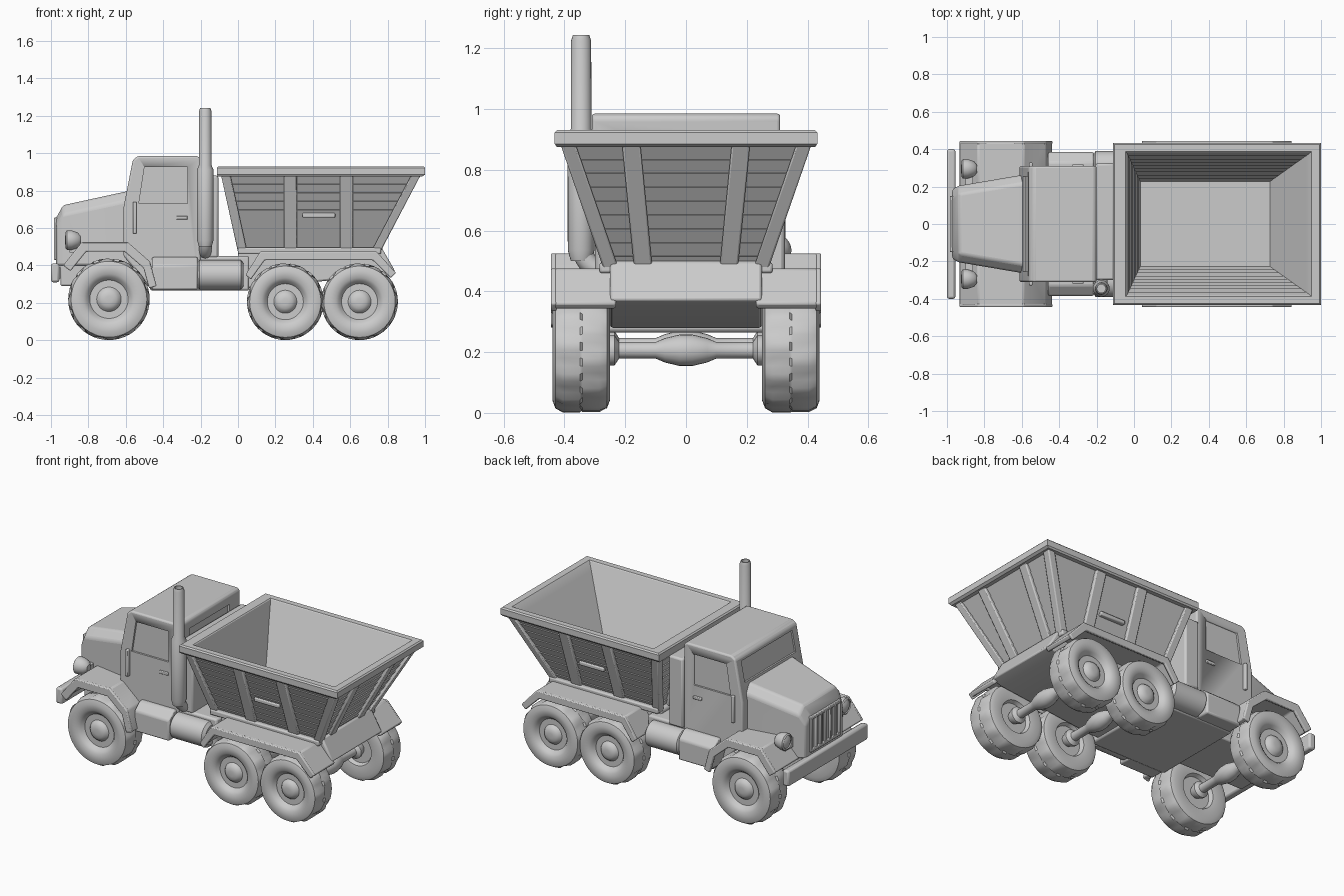
import bpy, bmesh
from math import sin, cos, pi, radians
from mathutils import Vector

if "Cube" in bpy.data.objects:
    bpy.data.objects.remove(bpy.data.objects["Cube"])


def finish(name, verts, faces, bevel=0.0, segs=2, angle=35):
    """Make an object from points and faces, with optional rounded edges."""
    me = bpy.data.meshes.new(name)
    me.from_pydata([tuple(v) for v in verts], [], faces)
    bm = bmesh.new()
    bm.from_mesh(me)
    bmesh.ops.recalc_face_normals(bm, faces=bm.faces)
    bm.to_mesh(me)
    bm.free()
    ob = bpy.data.objects.new(name, me)
    bpy.context.collection.objects.link(ob)
    bpy.ops.object.select_all(action='DESELECT')
    ob.select_set(True)
    bpy.context.view_layer.objects.active = ob
    bpy.ops.object.shade_smooth_by_angle(angle=radians(angle))
    if bevel:
        m = ob.modifiers.new("round", 'BEVEL')
        m.width, m.segments, m.limit_method = bevel, segs, 'ANGLE'
        m.angle_limit = radians(30)
    return ob


def loft(name, rings, **kw):
    """Skin closed rings of equal length and cap both ends."""
    n = len(rings[0])
    verts = [p for r in rings for p in r]
    faces = [(k * n + i, k * n + (i + 1) % n, (k + 1) * n + (i + 1) % n, (k + 1) * n + i)
             for k in range(len(rings) - 1) for i in range(n)]
    faces += [tuple(range(n)), tuple(range(len(verts) - n, len(verts)))]
    return finish(name, verts, faces, **kw)


def prism(name, profile, y0, y1, **kw):
    return loft(name, [[(x, y, z) for x, z in profile] for y in (y0, y1)], **kw)


def rect(x0, x1, y0, y1, z):
    return [(x0, y0, z), (x1, y0, z), (x1, y1, z), (x0, y1, z)]


def box(name, x0, x1, y0, y1, z0, z1, **kw):
    return loft(name, [rect(x0, x1, y0, y1, z0), rect(x0, x1, y0, y1, z1)], **kw)


def lathe(name, profile, centre, axis, segs=32, tread=0.0, **kw):
    """Spin (radius, height) pairs about an axis; tread cuts staggered notches."""
    rmax = max(r for r, h in profile)
    rings = []
    for r, h in profile:
        ring = []
        for i in range(segs):
            notch = tread and r > rmax * 0.97 and (i // 2 + (h > 0)) % 2
            rr, a = r * (1 - tread if notch else 1), 2 * pi * i / segs
            u, v = rr * cos(a), rr * sin(a)
            p = {'X': (h, u, v), 'Y': (u, h, v), 'Z': (u, v, h)}[axis]
            ring.append(Vector(centre) + Vector(p))
        rings.append(ring)
    return loft(name, rings, **kw)


def band(points, c, kx, kz):
    """Arched strip profile: outer line plus the same line shrunk about c."""
    inner = [(c[0] + (x - c[0]) * kx, c[1] + (z - c[1]) * kz) for x, z in points]
    return points + inner[::-1]


# Wheels and axles
TYRE = [(.45, -.06), (.50, -.085), (.80, -.095), (.93, -.085), (1, -.06), (1, -.004),
        (1, .004), (1, .06), (.93, .085), (.80, .095), (.62, .09), (.54, .078), (.47, .058),
        (.30, .058), (.25, .072), (.18, .082), (.08, .085)]
for label, x, r in (("front", -.69, .218), ("middle", .253, .205), ("rear", .65, .205)):
    z = r + .001
    for side, s in (("right", -1), ("left", 1)):
        lathe(f"{label}_wheel_{side}", [(a * r, h * s) for a, h in TYRE],
              (x, s * .345, z), 'Y', segs=48, tread=.045)
    half = [(.03, .30), (.05, .25), (.05, .235), (.027, .22), (.027, .10), (.04, .07), (.052, .02)]
    lathe(f"{label}_axle", [(a, -h) for a, h in half] + [(a, h) for a, h in half[::-1]],
          (x, 0, z), 'Y', segs=20)

# Chassis
box("chassis_front", -.95, -.4, -.19, .19, .29, .44, bevel=.01)
box("chassis_middle", -.47, .06, -.30, .30, .265, .45, bevel=.012)
prism("chassis_rear", [(0, .28), (0, .47), (.05, .50), (.765, .50), (.84, .37), (.77, .35), (.12, .28)],
      -.25, .25, bevel=.01)
box("front_bumper", -1, -.955, -.40, .40, .31, .41, bevel=.012)
for s in (-1, 1):
    box("bumper_bracket", -.97, -.90, s * .15 - .03, s * .15 + .03, .33, .39)

# Fenders, side boxes, tanks and headlights on both sides
front_arch = [(-.935, .40), (-.835, .525), (-.59, .525), (-.47, .42), (-.435, .29)]
rear_arch = [(.04, .35), (.12, .475), (.74, .475), (.845, .36)]
for side, s in (("right", -1), ("left", 1)):
    prism(f"front_fender_{side}", band(front_arch, (-.69, .22), .88, .88), s * .19, s * .435, bevel=.008)
    prism(f"front_fender_lip_{side}", band(front_arch, (-.69, .22), .84, .83), s * .425, s * .445, bevel=.006)
    prism(f"rear_fender_{side}", band(rear_arch, (.45, .2), .95, .88), s * .23, s * .435, bevel=.008)
    prism(f"rear_fender_lip_{side}", band(rear_arch, (.45, .2), .93, .83), s * .425, s * .445, bevel=.006)
    loft(f"step_box_{side}", [rect(-.46, -.215, s * .28, s * .385, .27),
                              rect(-.46, -.215, s * .28, s * .385, .40),
                              rect(-.46, -.215, s * .28, s * .33, .445)], bevel=.01)
    lathe(f"fuel_tank_{side}", [(.06, -.125), (.08, -.11), (.08, .11), (.06, .125)],
          (-.095, s * .31, .35), 'X')
    lathe(f"headlight_{side}", [(.02, .06), (.04, .045), (.052, .01), (.052, -.015), (.042, -.022),
                                (.038, -.016), (.02, -.026)], (-.90, s * .295, .535), 'X', segs=24)
    box(f"headlight_stalk_{side}", -.90, -.86, min(s * .18, s * .29), max(s * .18, s * .29), .47, .53)

# Hood with tapered nose
hood = [(-.972, .185, .655), (-.935, .205, .722), (-.60, .262, .795), (-.55, .265, .80)]
loft("hood", [[(x, -w, .40), (x, w, .40), (x, w, zt - .05), (x, w - .045, zt),
               (x, -w + .045, zt), (x, -w, zt - .05)] for x, w, zt in hood], bevel=.012, segs=3)
for z in (.43, .635):
    box("grille_rail", -.985, -.96, -.15, .15, z, z + .02, bevel=.004)
for i in range(7):
    y = -.141 + i * .047
    box("grille_bar", -.985, -.96, y - .009, y + .009, .44, .645, bevel=.004)

# Cab with recessed windows
cab = prism("cab", [(-.46, .27), (-.20, .27), (-.20, .97), (-.215, .985), (-.535, .985), (-.562, .965),
                    (-.612, .71), (-.612, .45)], -.31, .31, bevel=.018, segs=3)
cutters = [prism("windscreen_cutter", [(-.63, .81), (-.582, .81), (-.557, .94), (-.63, .94)], -.255, .255)]
for s in (-1, 1):
    cutters.append(prism("window_cutter", [(-.53, .73), (-.27, .73), (-.27, .925), (-.50, .925)],
                         s * .298, s * .35))
cutters.append(box("rear_window_cutter", -.212, -.15, -.2, .2, .75, .92))
for c in cutters:
    c.hide_render = True
    c.display_type = 'WIRE'
    m = cab.modifiers.new("window", 'BOOLEAN')
    m.operation, m.object, m.solver = 'DIFFERENCE', c, 'EXACT'
for side, s in (("right", -1), ("left", 1)):
    y0, y1 = sorted((s * .305, s * .318))
    box(f"door_handle_{side}", -.33, -.27, y0, y1, .645, .665, bevel=.004)
    y0, y1 = sorted((s * .305, s * .328))
    box(f"grab_rail_{side}", -.562, -.542, y0, y1, .57, .74, bevel=.005)

# Equipment box between cab and hopper
box("rear_cab_box", -.205, -.105, -.30, .325, .44, .88, bevel=.012)

# Exhaust stack on the right side
lathe("exhaust_stack", [(.034, .50), (.044, .535), (.045, .91), (.034, .935), (.033, 1.225),
                        (.027, 1.243), (.022, 1.243), (.022, 1.2)], (-.175, -.345, 0), 'Z', segs=24)
curve = bpy.data.curves.new("exhaust_elbow", 'CURVE')
curve.dimensions, curve.bevel_depth, curve.use_fill_caps = '3D', .033, True
spline = curve.splines.new('BEZIER')
spline.bezier_points.add(1)
for bp, co, d in zip(spline.bezier_points, ((-.175, -.345, .56), (-.175, -.25, .46)),
                     ((0, 0, -.06), (0, .05, 0))):
    bp.co = co
    bp.handle_left, bp.handle_right = Vector(co) - Vector(d), Vector(co) + Vector(d)
bpy.context.collection.objects.link(bpy.data.objects.new("exhaust_elbow", curve))


# Hopper: lapped planks outside and inside, closed by a heavy rim
def wall(t, low, high, inset):
    x0, x1, y, z = [a + (b - a) * t for a, b in zip(low, high)]
    return rect(x0 + inset, x1 - inset, -y + inset, y - inset, z)


OUT0, OUT1 = (0, .76, .27, .47), (-.09, .975, .412, .88)
IN0, IN1 = (.03, .73, .23, .505), (-.04, .945, .383, .925)
N = 9
rings = []
for i in range(N):
    rings += [wall(i / N, OUT0, OUT1, .024), wall((i + 1) / N - .004, OUT0, OUT1, .017)]
rings += [rect(-.11, .985, -.425, .425, .875), rect(-.112, 1, -.432, .432, .885),
          rect(-.112, 1, -.432, .432, .922), rect(-.104, .992, -.424, .424, .93),
          rect(-.045, .95, -.388, .388, .93)]
for i in range(N, 0, -1):
    rings += [wall(i / N, IN0, IN1, 0), wall((i - 1) / N + .004, IN0, IN1, .004)]
loft("hopper", rings, angle=20)

# Hopper posts: corners, side ribs and end ribs
W = .05
for sx in (0, 1):
    for s in (-1, 1):
        ends = []
        for o in (OUT0, OUT1):
            xa = o[sx]
            xb = xa + (W if sx == 0 else -W)
            ends.append(rect(min(xa, xb), max(xa, xb), *sorted((s * o[2], s * (o[2] - W))), o[3]))
        loft("corner_post", ends, bevel=.006)
        ends = []
        for o, yc in ((OUT0, .14), (OUT1, .18)):
            xa = o[sx]
            xb = xa + (.03 if sx == 0 else -.03)
            ends.append(rect(min(xa, xb), max(xa, xb), s * yc - .03, s * yc + .03, o[3]))
        loft("end_rib", ends, bevel=.006)
        xc = (.28, .58)[sx]
        loft("side_rib", [rect(xc - .035, xc + .035, *sorted((s * o[2], s * (o[2] - .03))), o[3])
                          for o in (OUT0, OUT1)], bevel=.006)
for s in (-1, 1):
    box("hopper_handle", .345, .52, *sorted((s * .30, s * .335)), .655, .68, bevel=.006)
    box("hopper_sill", .0, .765, *sorted((s * .22, s * .285)), .46, .495, bevel=.008)
